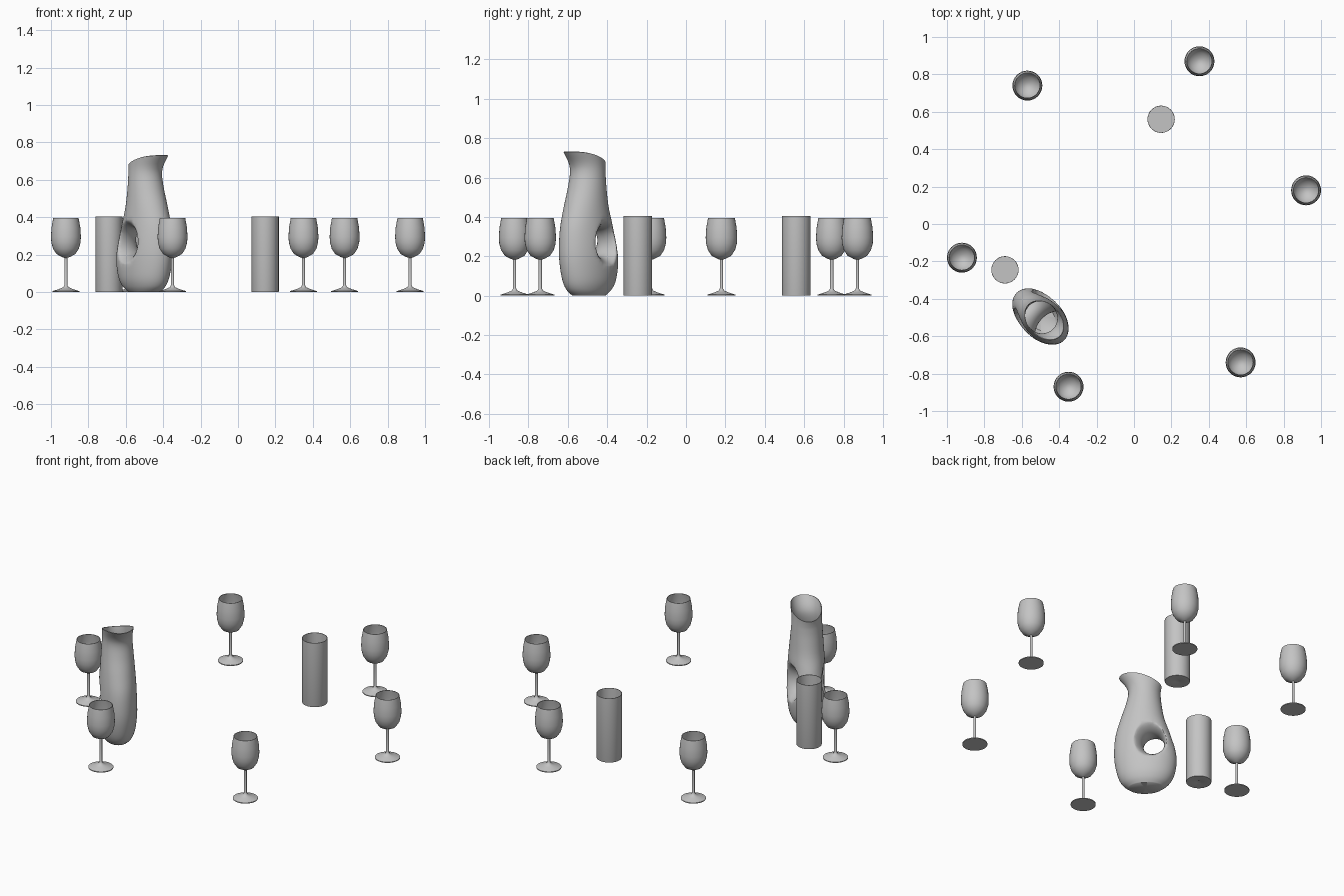
import bpy, bmesh
from math import sin, cos, pi, radians
from mathutils import Vector

if "Cube" in bpy.data.objects:
    bpy.data.objects.remove(bpy.data.objects["Cube"], do_unlink=True)

GREY = 0.55
glass = bpy.data.materials.new("plain grey")
glass.use_nodes = True
glass.diffuse_color = (GREY, GREY, GREY, 1)
glass.node_tree.nodes["Principled BSDF"].inputs["Base Color"].default_value = (GREY, GREY, GREY, 1)


def add_object(name, bm):
    bmesh.ops.recalc_face_normals(bm, faces=bm.faces)
    mesh = bpy.data.meshes.new(name)
    bm.to_mesh(mesh)
    bm.free()
    mesh.materials.append(glass)
    obj = bpy.data.objects.new(name, mesh)
    bpy.context.collection.objects.link(obj)
    return obj


def activate(obj):
    bpy.ops.object.select_all(action='DESELECT')
    obj.select_set(True)
    bpy.context.view_layer.objects.active = obj


def smooth(obj, degrees):
    activate(obj)
    bpy.ops.object.shade_smooth_by_angle(angle=radians(degrees))


def lathe(name, profile, steps=32):
    """Spin a (radius, height) profile around z."""
    bm = bmesh.new()
    verts = [bm.verts.new((r, 0, z)) for r, z in profile]
    edges = [bm.edges.new(pair) for pair in zip(verts, verts[1:])]
    bmesh.ops.spin(bm, geom=verts + edges, cent=(0, 0, 0), axis=(0, 0, 1),
                   angle=2 * pi, steps=steps, use_merge=True)
    bmesh.ops.remove_doubles(bm, verts=bm.verts, dist=0.0001)
    return add_object(name, bm)


def place_copies(obj, spots):
    """Put the object on the first spot and linked copies on the rest."""
    for i, (x, y) in enumerate(spots):
        item = obj
        if i:
            item = obj.copy()
            item.name = f"{obj.name}_{i + 1}"
            bpy.context.collection.objects.link(item)
        item.location = (x, y, 0)


def loft(name, rings):
    """Skin closed rings of points and close both ends with fans."""
    bm = bmesh.new()
    loops = [[bm.verts.new(p) for p in ring] for ring in rings]
    n = len(loops[0])
    for low, high in zip(loops, loops[1:]):
        for i in range(n):
            j = (i + 1) % n
            bm.faces.new((low[i], low[j], high[j], high[i]))
    for loop in (loops[0], loops[-1]):
        centre = bm.verts.new(sum((v.co for v in loop), Vector()) / n)
        for i in range(n):
            bm.faces.new((loop[i], loop[(i + 1) % n], centre))
    return add_object(name, bm)


# Wine glasses: foot, stem and thin open bowl in one profile
bowl = [(0.02, 0.187), (0.05, 0.203), (0.069, 0.232), (0.078, 0.265),
        (0.08, 0.295), (0.077, 0.345), (0.068, 0.395)]
inside = [(r - 0.003, z + 0.003 * (z < 0.3)) for r, z in reversed(bowl)]
foot = [(0, 0), (0.072, 0), (0.072, 0.005), (0.035, 0.017),
        (0.014, 0.026), (0.008, 0.037), (0.008, 0.183)]
wine_glass = lathe("wine_glass", foot + bowl + inside + [(0, 0.187)])
smooth(wine_glass, 40)
spots = [(0.92, 0.18), (0.35, 0.87), (0.57, -0.74)]
place_copies(wine_glass, spots + [(-x, -y) for x, y in spots])

# Tall straight tumblers with a small dimple underneath
tumbler = lathe("tumbler", [(0, 0.006), (0.015, 0), (0.072, 0), (0.073, 0.003),
                            (0.073, 0.405), (0.07, 0.405), (0.07, 0.012), (0, 0.012)])
smooth(tumbler, 40)
place_copies(tumbler, [(0.145, 0.56), (-0.69, -0.245)])

# Carafe sections: back height, spout height, back reach, spout reach, half width
sections = [
    (0, 0, 0.1, 0.095, 0.066),
    (0.03, 0.03, 0.138, 0.132, 0.088),
    (0.08, 0.08, 0.166, 0.157, 0.105),
    (0.165, 0.165, 0.18, 0.175, 0.113),
    (0.25, 0.25, 0.171, 0.179, 0.113),
    (0.35, 0.35, 0.143, 0.17, 0.107),
    (0.45, 0.45, 0.11, 0.143, 0.1),
    (0.55, 0.55, 0.093, 0.112, 0.093),
    (0.61, 0.625, 0.088, 0.098, 0.088),
    (0.64, 0.675, 0.089, 0.11, 0.087),
    (0.667, 0.73, 0.093, 0.15, 0.09),
]


def catmull(a, b, c, d, t):
    return b + 0.5 * t * (c - a + t * (2 * a - 5 * b + 4 * c - d + t * (3 * (b - c) + d - a)))


def body_ring(back_z, spout_z, back, spout, half, n=64):
    points = []
    for i in range(n):
        a = 2 * pi * i / n
        rise = sin((1 + cos(a)) * pi / 4)
        points.append(Vector(((spout - back) / 2 + (spout + back) / 2 * cos(a),
                              half * sin(a), back_z + (spout_z - back_z) * rise)))
    return points


padded = [sections[0]] + sections + [sections[-1]]
rings = []
for k in range(len(sections) - 1):
    for s in range(5):
        rings.append(body_ring(*[catmull(*vals, s / 5) for vals in zip(*padded[k:k + 4])]))
rings.append(body_ring(*sections[-1]))
carafe = loft("carafe", rings)

# Flared finger hole through the body
HOLE_X, HOLE_Z = -0.05, 0.272


def hole_ring(y, n=48):
    flare = 0.04 * (abs(y) / 0.1) ** 2.2
    return [Vector((HOLE_X + (0.06 + flare) * cos(2 * pi * i / n), y,
                    HOLE_Z + (0.072 + flare) * sin(2 * pi * i / n))) for i in range(n)]


cutter = loft("hole_cutter", [hole_ring(0.14 * k / 12) for k in range(-12, 13)])
cutter.hide_render = True
activate(carafe)
cut = carafe.modifiers.new("hole", 'BOOLEAN')
cut.operation = 'DIFFERENCE'
cut.solver = 'EXACT'
cut.object = cutter
bpy.ops.object.modifier_apply(modifier=cut.name)
bpy.data.objects.remove(cutter, do_unlink=True)

# Open the mouth and soften the edge of the hole
bm = bmesh.new()
bm.from_mesh(carafe.data)
lid = [f for f in bm.faces if f.normal.z > 0.6 and f.calc_center_median().z > 0.62]
bmesh.ops.delete(bm, geom=lid, context='FACES')
bmesh.ops.remove_doubles(bm, verts=bm.verts, dist=0.001)
bmesh.ops.triangulate(bm, faces=[f for f in bm.faces if len(f.verts) > 4])
near = [v for v in bm.verts
        if ((v.co.x - HOLE_X) / 0.115) ** 2 + ((v.co.z - HOLE_Z) / 0.13) ** 2 < 1]
for _ in range(4):
    bmesh.ops.smooth_vert(bm, verts=near, factor=0.5,
                          use_axis_x=True, use_axis_y=True, use_axis_z=True)
bm.to_mesh(carafe.data)
bm.free()
wall = carafe.modifiers.new("wall", 'SOLIDIFY')
wall.thickness = 0.004
wall.offset = -1
activate(carafe)
bpy.ops.object.modifier_apply(modifier=wall.name)
smooth(carafe, 50)
carafe.location = (-0.5, -0.495, 0)
carafe.rotation_euler.z = radians(-45)
